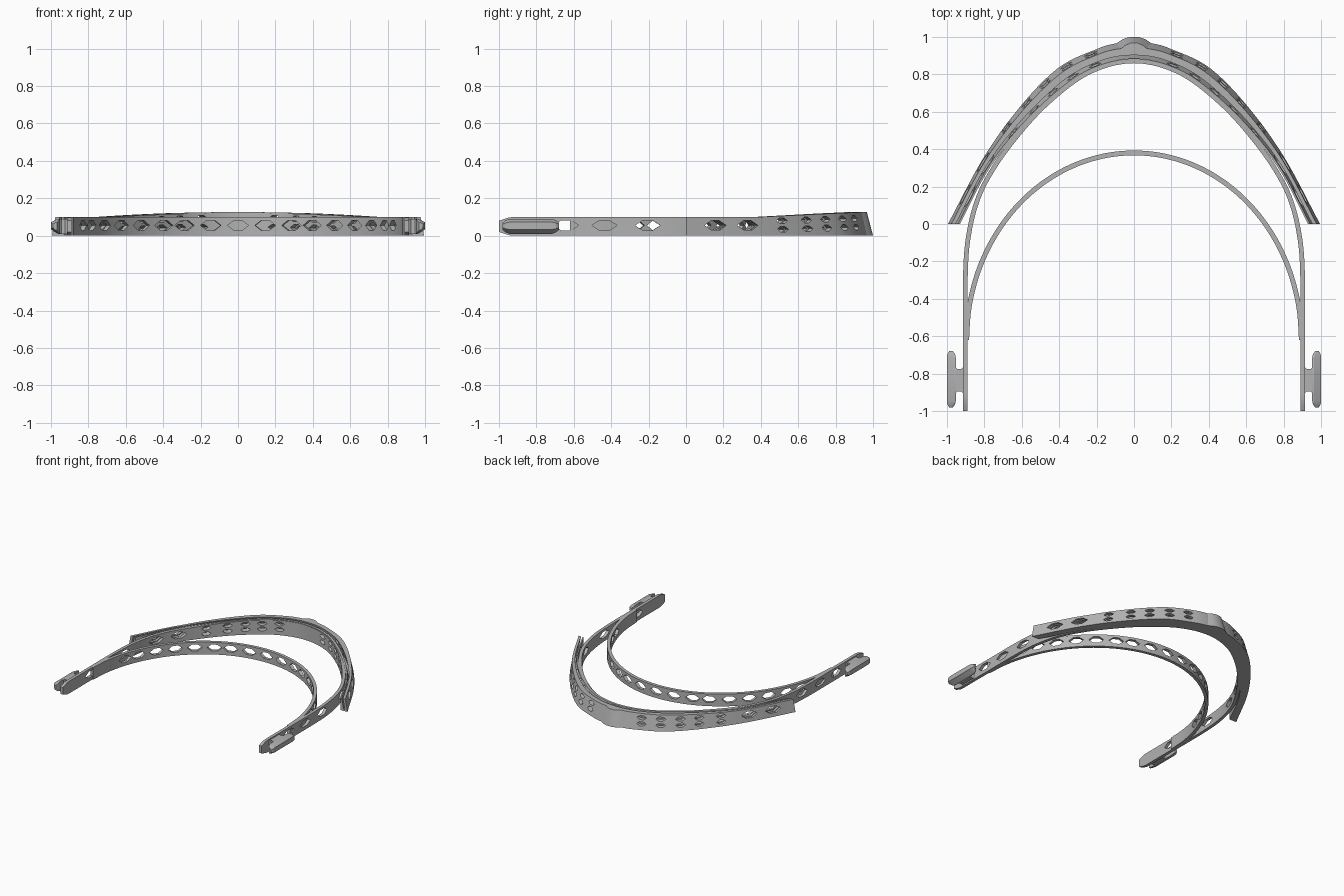
import bpy, bmesh, math
from mathutils import Vector

if "Cube" in bpy.data.objects:
    bpy.data.objects.remove(bpy.data.objects["Cube"])

grey = bpy.data.materials.new("light_grey_plastic")
grey.diffuse_color = (0.45, 0.45, 0.45, 1)
grey.use_nodes = True
grey.node_tree.nodes["Principled BSDF"].inputs["Base Color"].default_value = grey.diffuse_color


def make(name, bm):
    bmesh.ops.recalc_face_normals(bm, faces=bm.faces)
    me = bpy.data.meshes.new(name)
    bm.to_mesh(me)
    bm.free()
    me.materials.append(grey)
    ob = bpy.data.objects.new(name, me)
    bpy.context.collection.objects.link(ob)
    return ob


def loft(bm, rings):
    """Skin closed rings of equal length and cap both ends."""
    vs = [[bm.verts.new(p) for p in r] for r in rings]
    n = len(vs[0])
    for a, b in zip(vs, vs[1:]):
        for i in range(n):
            j = (i + 1) % n
            bm.faces.new((a[i], a[j], b[j], b[i]))
    bm.faces.new(vs[0])
    bm.faces.new(vs[-1])


def smooth_path(half, count):
    """Mirror a half path in x, spline it and resample evenly by length."""
    p = [Vector((-x, y)) for x, y in reversed(half)] + [Vector(q) for q in half[1:]]
    p = [2 * p[0] - p[1]] + p + [2 * p[-1] - p[-2]]
    dense = []
    for a, b, c, d in zip(p, p[1:], p[2:], p[3:]):
        for k in range(30):
            t = k / 30
            dense.append(0.5 * (2 * b + (c - a) * t + (2 * a - 5 * b + 4 * c - d) * t * t
                                + (3 * b - a - 3 * c + d) * t ** 3))
    dense.append(p[-2])
    acc = [0]
    for a, b in zip(dense, dense[1:]):
        acc.append(acc[-1] + (b - a).length)
    out, i = [], 0
    for k in range(count + 1):
        s = acc[-1] * k / count
        while i < len(acc) - 2 and acc[i + 1] < s:
            i += 1
        out.append(dense[i].lerp(dense[i + 1], (s - acc[i]) / (acc[i + 1] - acc[i])))
    return out


def normal(path, i):
    t = path[min(i + 1, len(path) - 1)] - path[max(i - 1, 0)]
    return Vector((-t.y, t.x)).normalized()


def ribbon(name, path, thick, z_range):
    bm = bmesh.new()
    rings = []
    for i, p in enumerate(path):
        n = normal(path, i) * thick / 2
        lo, hi = z_range(p.y)
        a, b = p - n, p + n
        rings.append([(a.x, a.y, lo), (b.x, b.y, lo), (b.x, b.y, hi), (a.x, a.y, hi)])
    loft(bm, rings)
    return make(name, bm)


def hex_hole(bm, p, n, z, w, h, depth):
    """Elongated hexagonal prism pointing along the plan direction n."""
    t = Vector((n.y, -n.x))
    shape = [(-w / 2, 0), (-w / 5, h / 2), (w / 5, h / 2), (w / 2, 0), (w / 5, -h / 2), (-w / 5, -h / 2)]
    rings = []
    for d in (-depth / 2, depth / 2):
        rings.append([(p.x + t.x * u + n.x * d, p.y + t.y * u + n.y * d, z + v) for u, v in shape])
    loft(bm, rings)


def cut(ob, cutter):
    m = ob.modifiers.new("holes", 'BOOLEAN')
    m.object, m.operation, m.solver = cutter, 'DIFFERENCE', 'EXACT'
    dg = bpy.context.evaluated_depsgraph_get()
    me = bpy.data.meshes.new_from_object(ob.evaluated_get(dg))
    ob.modifiers.clear()
    ob.data = me


def top_z(y):
    return 0.1 + 0.026 * max(0, y - 0.4) / 0.57


# Forehead band with a row of hexagonal holes
head = [(0.895 * math.sin(a), -0.62 + math.cos(a)) for a in [math.pi / 2 * k / 10 for k in range(11)]]
head_path = smooth_path(head, 120)
forehead_band = ribbon("forehead_band", head_path, 0.026, lambda y: (0, 0.1))
bm = bmesh.new()
for k in range(-8, 9):
    i = round(60 + k * 5.8)
    hex_hole(bm, head_path[i], normal(head_path, i), 0.055, 0.112, 0.052, 0.06)
band_cutter = make("band_cutter", bm)

# Long outer frame running from the temples round the inside of the visor
frame = [(0, .872), (.24, .812), (.465, .645), (.65, .44), (.78, .25), (.85, .09), (.89, -.1),
         (.902, -.3), (.9025, -.55), (.9025, -.8), (.9025, -1)]
frame_path = smooth_path(frame, 180)


def frame_z(y):
    c = 0.02 * max(0, (-0.94 - y) / 0.06)
    return c, top_z(y) - c


side_frame = ribbon("side_frame", frame_path, 0.025, frame_z)
bm = bmesh.new()
for y in (-0.65, -0.43, -0.2):
    for s in (-1, 1):
        i = min((j for j, p in enumerate(frame_path) if p.x * s > 0), key=lambda j: abs(frame_path[j].y - y))
        hex_hole(bm, frame_path[i], normal(frame_path, i), 0.055, 0.135, 0.052, 0.05)
frame_cutter = make("frame_cutter", bm)

# Visor rail: leaning double wall with a sheet slot between, closed floor
outer = smooth_path([(0, .972), (.1, .965), (.2, .935), (.4, .838), (.6, .638), (.8, .362), (.995, 0)], 100)
inner = smooth_path([(0, .862), (.24, .805), (.465, .64), (.65, .455), (.79, .27), (.93, 0)], 100)
bm = bmesh.new()
rings = []
for a, b in zip(inner, outer):
    T = top_z(b.y)
    section = [(0, 0), (1, 0), (.72, T), (.37, T), (.64, .014), (.47, .014), (.18, T), (0, T)]
    rings.append([(*a.lerp(b, f), z) for f, z in section])
loft(bm, rings)
visor_rail = make("visor_rail", bm)

# Visor perforation: two small rows in the middle, larger single holes at the sides
bm = bmesh.new()
for s in (-1, 1):
    half = [j for j, p in enumerate(outer) if p.x * s > 0]
    for y in (0.15, 0.34, 0.53, 0.66, 0.77, 0.86, 0.925):
        i = min(half, key=lambda j: abs(outer[j].y - y))
        mid, n = inner[i].lerp(outer[i], 0.5), normal(outer, i)
        if y < 0.4:
            hex_hole(bm, mid, n, 0.055, 0.13, 0.05, 0.17)
        else:
            r = 0.012 * (y - 0.5) / 0.4
            for z in (0.033 + r, 0.079 + r):
                hex_hole(bm, mid, n, z, 0.075, 0.03, 0.2)
visor_cutter = make("visor_cutter", bm)

for ob, cutter in ((forehead_band, band_cutter), (side_frame, frame_cutter),
                   (side_frame, visor_cutter), (visor_rail, visor_cutter)):
    cut(ob, cutter)
for cutter in (band_cutter, frame_cutter, visor_cutter):
    bpy.data.objects.remove(cutter)

# Pointed boss on the middle of the visor
bm = bmesh.new()
plan = [(-.11, .955), (-.06, .988), (-.025, 1.0), (.025, 1.0), (.06, .988), (.11, .955), (0, .952)]
loft(bm, [[(x, y, 0) for x, y in plan], [(x * 0.8, y - 0.033, 0.126) for x, y in plan]])
make("visor_boss", bm)

# Strap hooks: rounded bevelled plate joined to each arm by a short bridge
for s, side in ((1, "right"), (-1, "left")):
    bm = bmesh.new()
    rings = []
    for y, x0, x1, c in ((-.98, .968, .988, .02), (-.965, .957, .998, .008), (-.945, .953, 1, 0),
                         (-.715, .953, 1, 0), (-.695, .957, .998, .008), (-.68, .968, .988, .02)):
        rings.append([(s * x, y, z) for x, z in ((x0, .01 + c), (x0 + .01, .01 + c), (x1, .033 + c / 2),
                                                 (x1, .072 - c / 2), (x0 + .01, .09 - c), (x0, .09 - c))])
    loft(bm, rings)
    make(side + "_strap_hook", bm)
    bm = bmesh.new()
    loft(bm, [[(s * x, y, z) for x, y in ((.905, -.91), (.925, -.895), (.945, -.895), (.96, -.91),
                                          (.96, -.76), (.945, -.775), (.925, -.775), (.905, -.76))]
              for z in (.01, .09)])
    make(side + "_hook_bridge", bm)

# Smooth curves, crisp edges
for ob in bpy.context.scene.objects:
    ob.select_set(True)
    bpy.context.view_layer.objects.active = ob
bpy.ops.object.shade_smooth_by_angle(angle=math.radians(25))
